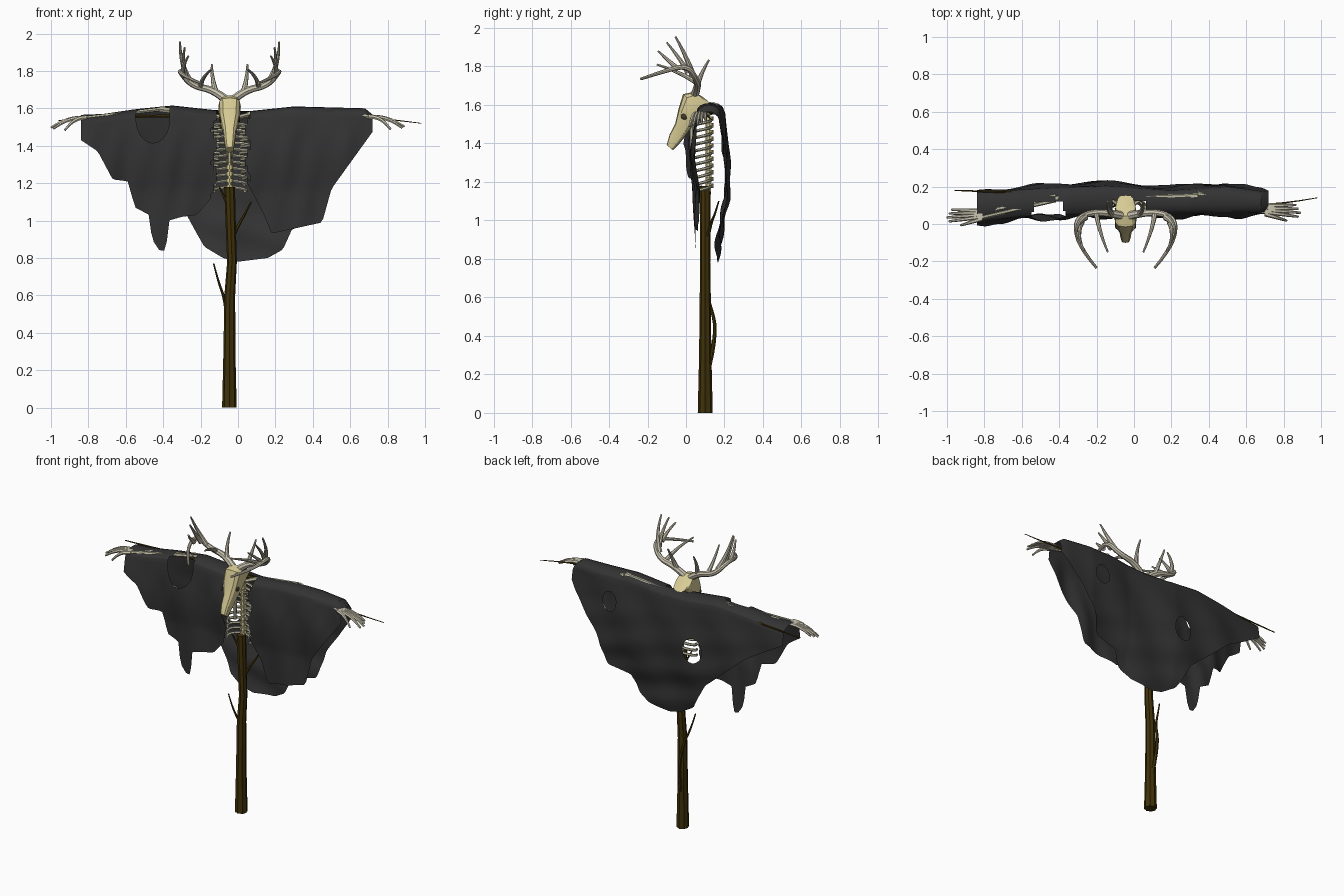
import bpy, bmesh, math
from mathutils import Vector

cube = bpy.data.objects.get("Cube")
if cube:
    bpy.data.objects.remove(cube)


def material(name, rgb):
    m = bpy.data.materials.new(name)
    m.use_nodes = True
    m.diffuse_color = (*rgb, 1)
    m.node_tree.nodes["Principled BSDF"].inputs["Base Color"].default_value = (*rgb, 1)
    return m


CLOTH = material("charcoal cloth", (.033, .033, .034))
WOOD = material("dark wood", (.05, .031, .003))
SKULL = material("yellowed bone", (.68, .6, .3))
BONE = material("grey bone", (.5, .48, .34))
ANTLER = material("antler", (.6, .56, .44))
DARK = material("socket shadow", (.05, .04, .02))
MID = -.045          # the body's own centre line


def finish(obj, mat, angle=40):
    obj.data.materials.clear()
    obj.data.materials.append(mat)
    bpy.ops.object.select_all(action='DESELECT')
    obj.select_set(True)
    bpy.context.view_layer.objects.active = obj
    bpy.ops.object.shade_smooth_by_angle(angle=math.radians(angle))
    return obj


def from_bmesh(name, bm, mat, angle=40):
    mesh = bpy.data.meshes.new(name)
    bm.to_mesh(mesh)
    bm.free()
    obj = bpy.data.objects.new(name, mesh)
    bpy.context.collection.objects.link(obj)
    return finish(obj, mat, angle)


def tubes(name, paths, mat, kind='NURBS', sides=1):
    """One mesh of tapered tubes; each path is (points, start radius, end radius)."""
    curve = bpy.data.curves.new(name, 'CURVE')
    curve.dimensions = '3D'
    curve.bevel_depth = 1
    curve.bevel_resolution = sides
    curve.use_fill_caps = True
    for pts, r0, r1 in paths:
        s = curve.splines.new(kind)
        s.points.add(len(pts) - 1)
        for k, (p, q) in enumerate(zip(s.points, pts)):
            p.co = (*q, 1)
            p.radius = r0 + (r1 - r0) * k / (len(pts) - 1)
        if kind == 'NURBS':
            s.order_u = 3
            s.use_endpoint_u = True
            s.resolution_u = 4
    obj = bpy.data.objects.new(name, curve)
    bpy.context.collection.objects.link(obj)
    bpy.ops.object.select_all(action='DESELECT')
    obj.select_set(True)
    bpy.context.view_layer.objects.active = obj
    bpy.ops.object.convert(target='MESH')
    return finish(bpy.context.object, mat)


def mirror(pts):
    return [(2 * MID - x, y, z) for x, y, z in pts]


def loft(name, rings, mat, angle=40):
    bm = bmesh.new()
    loops = [[bm.verts.new(p) for p in ring] for ring in rings]
    n = len(loops[0])
    for a, b in zip(loops, loops[1:]):
        for k in range(n):
            bm.faces.new((a[k], a[(k + 1) % n], b[(k + 1) % n], b[k]))
    bm.faces.new(loops[0])
    bm.faces.new(loops[-1])
    bmesh.ops.recalc_face_normals(bm, faces=bm.faces)
    return from_bmesh(name, bm, mat, angle)


def interp(table, x):
    for (a, p), (b, q) in zip(table, table[1:]):
        if x <= b:
            return p + (q - p) * max(0, x - a) / (b - a)
    return table[-1][1]


# Post: grooved trunk with a slight bend
rings = []
for z, x, r in [(0, -.046, .039), (.3, -.046, .032), (.6, -.044, .029),
                (.78, -.032, .026), (.95, -.038, .027), (1.18, -.045, .029)]:
    rings.append([(x + r * (1 - .16 * (k % 2)) * math.cos(k * math.pi / 8),
                   .1 + r * (1 - .16 * (k % 2)) * math.sin(k * math.pi / 8), z) for k in range(16)])
loft("post", rings, WOOD, 25)

# Twigs on the post and the stick that carries the arms
tubes("twigs", [
    ([(-.045, .12, .24), (-.055, .165, .42), (-.07, .12, .58), (-.105, .095, .67), (-.13, .085, .77)], .012, .004),
    ([(-.035, .11, .9), (.01, .13, .99), (.035, .15, 1.03), (.07, .17, 1.1)], .011, .004),
    ([(-.045, .1, 1.06), (-.07, .09, 1.12), (-.1, .08, 1.18)], .01, .004)], WOOD)
tubes("arm_stick", [
    ([(MID, .14, 1.56), (-.45, .165, 1.56), (-.7, .17, 1.55), (-.96, .18, 1.535)], .012, .003),
    ([(MID, .14, 1.56), (.4, .12, 1.57), (.7, .09, 1.555), (.98, .14, 1.52)], .012, .002)], WOOD)

# Cloak: one sheet hung from the front hem, over the arms, to the back hem
TOP = [(-.84, 1.565), (-.72, 1.57), (-.55, 1.595), (-.35, 1.615), (-.12, 1.59), (.06, 1.585),
       (.3, 1.61), (.68, 1.6), (.72, 1.565)]
FRONT = [(-.84, 1.43), (-.75, 1.37), (-.67, 1.22), (-.59, 1.21), (-.55, 1.07), (-.475, 1.03), (-.46, .9),
         (-.42, .84), (-.385, .84), (-.37, 1), (-.3, 1.02), (-.22, 1.03), (-.12, 1.15), (.05, 1.2),
         (.13, 1.05), (.18, .93), (.29, .955), (.45, .99), (.5, 1.17), (.72, 1.475)]
BACK = [(-.84, 1.45), (-.58, 1.3), (-.42, 1.16), (-.28, 1.04), (-.22, .93), (-.18, .86), (-.08, .8), (0, .78),
        (.16, .8), (.24, .845), (.29, .955), (.45, .99), (.5, 1.17), (.72, 1.475)]
FRONT_Y = [(-.84, .01), (-.6, .04), (-.3, .05), (.6, .06), (.72, .06)]
BACK_Y = [(-.84, .17), (-.5, .19), (-.15, .205), (.2, .18), (.5, .2), (.72, .17)]
HOLES = [(-.455, 1.545, .09, .13, True), (-.2, 1.26, .065, .08, False), (.42, 1.42, .05, .065, False)]
COLS, ROWS, ARC, ROLL = 112, 22, 8, .04


def cloak_section(x):
    top, yf, yb = interp(TOP, x), interp(FRONT_Y, x), interp(BACK_Y, x)
    edge = top - ROLL
    pts = []
    for j in range(ROWS):
        z = interp(FRONT, x) + (edge - interp(FRONT, x)) * j / ROWS
        d = edge - z
        fold = min(1, d / .15) * (.01 * math.sin(19 * x + 5 * z) + .004 * math.sin(41 * x - 9 * z))
        pts.append((x, yf - .02 * math.sin(min(1, d / .4) * math.pi) + fold, z))
    for k in range(ARC + 1):
        a = math.pi * k / ARC
        pts.append((x, (yf + yb) / 2 - (yb - yf) / 2 * math.cos(a), edge + ROLL * math.sin(a)))
    for j in range(1, ROWS + 1):
        z = edge + (interp(BACK, x) - edge) * j / ROWS
        d = edge - z
        fold = min(1, d / .15) * (.008 * math.sin(16 * x - 7 * z) + .012 * math.sin(9 * x + 31 * z) * min(1, d))
        sag = .02 * math.sin(min(1, d / .6) * math.pi) - .09 * max(0, d - .45)
        pts.append((x, yb + sag + fold, z))
    return pts


def hole_distance(co, hole):
    return math.hypot((co.x - hole[0]) / hole[2], (co.z - hole[1]) / hole[3])


bm = bmesh.new()
cols = [[bm.verts.new(p) for p in cloak_section(-.84 + 1.56 * i / COLS)] for i in range(COLS + 1)]
crest = ROWS + ARC // 2
for a, b in zip(cols, cols[1:]):
    for j in range(len(a) - 1):
        quad = (a[j], b[j], b[j + 1], a[j + 1])
        mid = sum((v.co for v in quad), Vector()) / 4
        ragged = .012 * math.sin(mid.z * 37)
        open_front = j < crest and -.125 + ragged < mid.x < .05 + ragged
        torn = any(hole_distance(mid, h) < 1 and (j < crest) == h[4] for h in HOLES)
        if not open_front and not torn:
            bm.faces.new(quad)
# Round the torn holes by moving their rims onto the ellipse
for col in cols:
    for j, v in enumerate(col):
        for h in HOLES:
            d = hole_distance(v.co, h)
            hanging = j < ROWS if h[4] else j > ROWS + ARC
            if hanging and .7 < d < 1.35 and v.link_faces and v.is_boundary:
                v.co.x = h[0] + (v.co.x - h[0]) / d
                v.co.z = h[1] + (v.co.z - h[1]) / d
bmesh.ops.delete(bm, geom=[v for v in bm.verts if not v.link_faces], context='VERTS')
from_bmesh("cloak", bm, CLOTH, 30)

# Spine and breastbone
tubes("spine", [([(MID, .12, 1.15), (MID, .125, 1.35), (MID, .11, 1.6)], .012, .012)], SKULL)
for i in range(12):
    bpy.ops.mesh.primitive_cylinder_add(vertices=8, radius=.02, depth=.022, location=(MID, .122, 1.18 + .035 * i))
    bpy.context.object.name = "vertebra"
    finish(bpy.context.object, SKULL)
tubes("breastbone", [([(MID, .035, 1.5), (MID, .03, 1.42), (MID, .035, 1.31)], .016, .01)], BONE)

# Ribs: arcs from the spine, shorter toward the waist
ribs = []
for i in range(11):
    z = 1.52 - .034 * i
    wide = .09 + .025 * math.sin(math.pi * min(1, (i + 2) / 8))
    reach = math.radians(152 - max(0, i - 4) * 6)
    pts = [(MID + wide * math.sin(reach * k / 6), .085 + .045 * math.cos(reach * k / 6), z - .004 * k)
           for k in range(7)]
    ribs += [(pts, .009, .008), (mirror(pts), .009, .008)]
tubes("ribs", ribs, BONE)

# Arm bones, collar bones and hands
arms, fingers = [], []
for side, shoulder, elbow, wrist in [(-1, (-.14, .14, 1.565), (-.42, .14, 1.595), (-.81, .05, 1.55)),
                                     (1, (.05, .14, 1.565), (.34, .15, 1.597), (.7, .075, 1.555))]:
    arms += [((shoulder, elbow), .018, .016), (((MID, .08, 1.54), shoulder), .011, .013)]
    for off in (-.013, .013):
        arms.append((((elbow[0], elbow[1] + off, elbow[2]), (wrist[0], wrist[1] + off, wrist[2])), .011, .01))
    for k in range(5):
        spread = (k - 2) * .021
        length = .19 - .012 * abs(k - 2) - (.05 if k == 0 else 0)
        fingers.append(([(wrist[0] + side * length * t, wrist[1] - .015 * t + spread * (.5 + .5 * t),
                          wrist[2] + .006 * math.sin(3 * t) - (.068 - .007 * k) * t * t)
                         for t in (0, .3, .6, .8, 1)], .013, .006))
tubes("arm_bones", arms, BONE, 'POLY')
tubes("hand_bones", fingers, ANTLER)

# Skull: boxy rings from the cranium down to the snout
stations = [(.12, 1.615, .045, .042), (.09, 1.63, .054, .063), (.04, 1.61, .06, .074), (.005, 1.545, .056, .058),
            (-.025, 1.475, .036, .042), (-.058, 1.425, .03, .036), (-.084, 1.378, .022, .022)]


def boxy(v):
    return math.copysign(abs(v) ** .7, v)


rings = []
for y, z, w, h in stations:
    rings.append([(MID + w * boxy(math.cos(t)), y - .75 * h * boxy(math.sin(t)), z + .62 * h * boxy(math.sin(t)))
                  for t in (math.tau * k / 12 for k in range(12))])
loft("skull", rings, SKULL, 25)
for side in (-1, 1):
    bpy.ops.mesh.primitive_uv_sphere_add(segments=12, ring_count=8, radius=.018,
                                         location=(MID + side * .049, -.008, 1.54))
    bpy.context.object.name = "eye_socket"
    bpy.context.object.scale = (.45, 1, .9)
    finish(bpy.context.object, DARK)

# Antlers: a sweeping beam with five tines, mirrored
antler = [
    ([(-.07, .045, 1.65), (-.13, .06, 1.7), (-.25, .06, 1.72), (-.32, .01, 1.81), (-.29, -.13, 1.77),
      (-.2, -.235, 1.735)], .023, .007),
    ([(-.26, .035, 1.75), (-.31, .01, 1.84), (-.31, -.055, 1.955)], .018, .005),
    ([(-.28, .01, 1.77), (-.3, -.03, 1.84), (-.285, -.1, 1.925)], .016, .005),
    ([(-.295, -.04, 1.785), (-.3, -.08, 1.82), (-.265, -.145, 1.88)], .015, .005),
    ([(-.12, .055, 1.69), (-.14, .075, 1.76), (-.14, .12, 1.835)], .016, .005),
    ([(-.2, .05, 1.72), (-.19, -.03, 1.77), (-.14, -.15, 1.81)], .014, .005)]
tubes("antlers", antler + [(mirror(p), a, b) for p, a, b in antler], ANTLER, sides=2)
